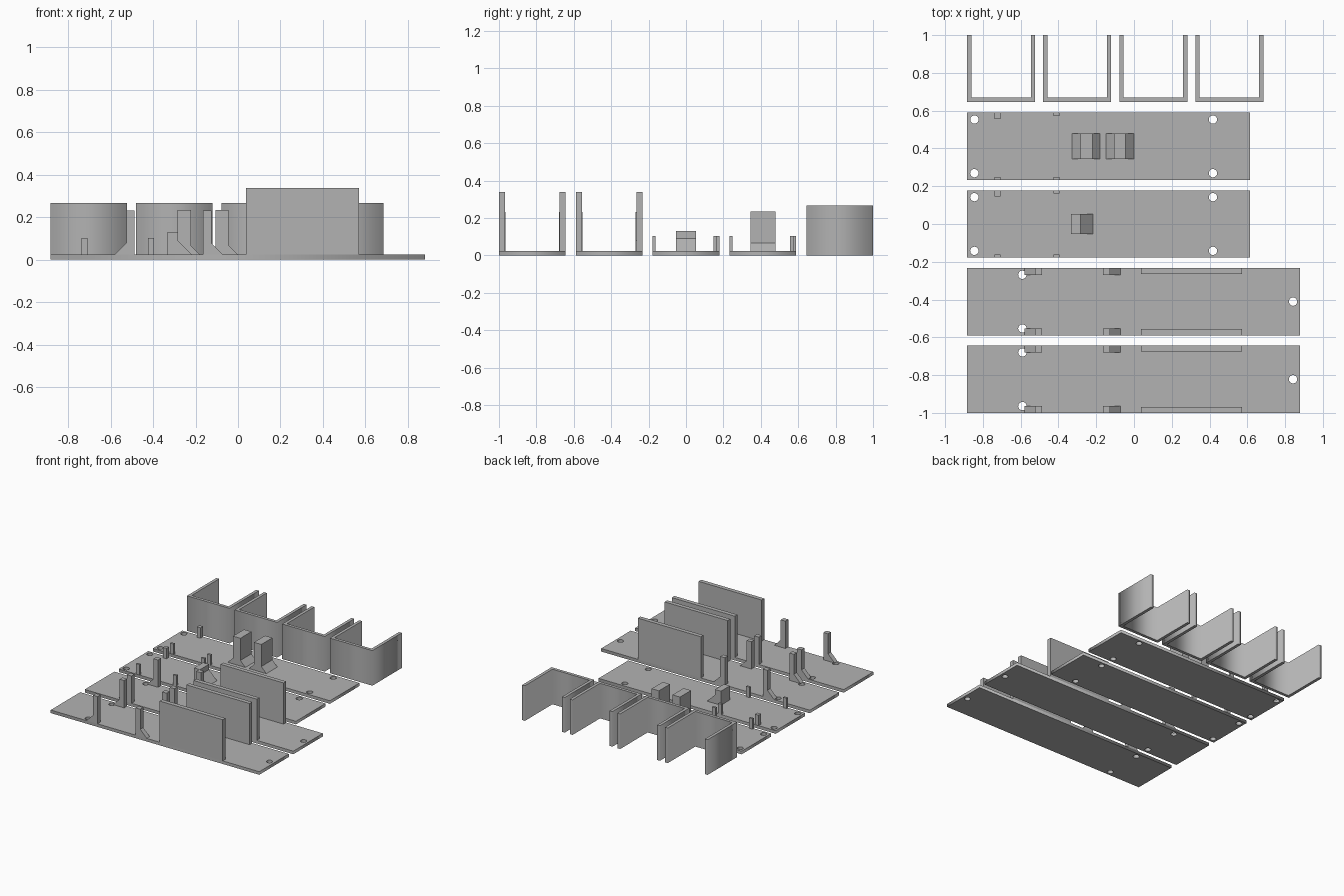
import bpy, bmesh, math

if "Cube" in bpy.data.objects:
    bpy.data.objects.remove(bpy.data.objects["Cube"])

T = 0.0235       # plate thickness
W = 0.178        # half depth of every plate
PITCH = 0.411    # spacing of the rows

grey = bpy.data.materials.new("grey_plastic")
grey.diffuse_color = (0.45, 0.45, 0.45, 1)
grey.use_nodes = True
grey.node_tree.nodes["Principled BSDF"].inputs["Base Color"].default_value = grey.diffuse_color


def prism(name, pts, y0, y1):
    """Extrude an x-z outline from y0 to y1."""
    bm = bmesh.new()
    f = bm.faces.new([bm.verts.new((x, y0, z)) for x, z in pts])
    r = bmesh.ops.extrude_face_region(bm, geom=[f])
    moved = [v for v in r["geom"] if isinstance(v, bmesh.types.BMVert)]
    bmesh.ops.translate(bm, verts=moved, vec=(0, y1 - y0, 0))
    bmesh.ops.recalc_face_normals(bm, faces=bm.faces[:])
    me = bpy.data.meshes.new(name)
    bm.to_mesh(me)
    bm.free()
    me.materials.append(grey)
    ob = bpy.data.objects.new(name, me)
    bpy.context.collection.objects.link(ob)
    return ob


def box(name, x0, x1, y0, y1, z0, z1):
    return prism(name, [(x0, z0), (x1, z0), (x1, z1), (x0, z1)], y0, y1)


def slab(name, outline, height, holes=()):
    """Flat x-y outline with round holes, extruded up from the ground."""
    cu = bpy.data.curves.new(name, 'CURVE')
    cu.dimensions, cu.fill_mode, cu.extrude = '2D', 'BOTH', height / 2
    r = 0.022
    rings = [outline] + [[(x + r * math.cos(i * math.pi / 12),
                           y + r * math.sin(i * math.pi / 12)) for i in range(24)]
                         for x, y in holes]
    for ring in rings:
        sp = cu.splines.new('POLY')
        sp.points.add(len(ring) - 1)
        for p, (x, y) in zip(sp.points, ring):
            p.co = (x, y, 0, 1)
        sp.use_cyclic_u = True
    tmp = bpy.data.objects.new(name + "_curve", cu)
    bpy.context.collection.objects.link(tmp)
    dg = bpy.context.evaluated_depsgraph_get()
    me = bpy.data.meshes.new_from_object(tmp.evaluated_get(dg))
    bpy.data.objects.remove(tmp)
    bm = bmesh.new()
    bm.from_mesh(me)
    bmesh.ops.remove_doubles(bm, verts=bm.verts[:], dist=1e-5)
    bmesh.ops.translate(bm, verts=bm.verts[:], vec=(0, 0, height / 2))
    bmesh.ops.recalc_face_normals(bm, faces=bm.faces[:])
    bm.to_mesh(me)
    bm.free()
    me.materials.clear()
    me.materials.append(grey)
    ob = bpy.data.objects.new(name, me)
    bpy.context.collection.objects.link(ob)


def plate(name, x0, x1, yc, holes):
    rect = [(x0, yc - W), (x1, yc - W), (x1, yc + W), (x0, yc + W)]
    slab(name, rect, T, [(x, yc + y) for x, y in holes])


def braced(name, x0, x1, top, y0, y1, left=0.0, right=0.0):
    """Post with sloped feet running out to the left and/or right."""
    pts = [(x0 - left, T), (x1 + right, T)]
    if right:
        pts.append((x1, T + right))
    pts += [(x1, top), (x0, top)]
    if left:
        pts.append((x0, T + left))
    prism(name, pts, y0, y1)


# Two long plates with side walls and braced edge posts
for n, yc in enumerate((-2 * PITCH, -PITCH)):
    plate(f"long_plate_{n}", -0.883, 0.88, yc,
          [(-0.591, 0.142), (-0.591, -0.142), (0.842, 0)])
    for side, s in (("front", -1), ("back", 1)):
        def span(t):
            return sorted((yc + s * W, yc + s * (W - t)))
        box(f"side_wall_{side}_{n}", 0.038, 0.571, *span(0.032), T, 0.338)
        braced(f"left_post_{side}_{n}", -0.525, -0.487, 0.232, *span(0.036), left=0.056)
        braced(f"right_post_{side}_{n}", -0.165, -0.126, 0.232, *span(0.036), right=0.055)

# Two shorter plates with small pegs
for n, yc in enumerate((0, PITCH)):
    plate(f"short_plate_{n}", -0.883, 0.614, yc,
          [(x, y) for x in (-0.845, 0.418) for y in (-0.142, 0.142)])
    for k, (x, back) in enumerate(((-0.738, 0.032), (-0.425, 0.016))):
        box(f"front_peg_{n}_{k}", x, x + 0.03, yc - W, yc - W + 0.016, T, 0.103)
        box(f"back_peg_{n}_{k}", x, x + 0.03, yc + W - back, yc + W, T, 0.103)

# Central blocks with sloped feet
braced("low_block", -0.333, -0.283, 0.131, -0.054, 0.054, right=0.067)
braced("tall_block_left", -0.284, -0.221, 0.235, PITCH - 0.067, PITCH + 0.067,
       left=0.043, right=0.042)
braced("tall_block_right", -0.106, -0.044, 0.235, PITCH - 0.067, PITCH + 0.067,
       left=0.042, right=0.043)

# Row of open U-shaped brackets
for n in range(4):
    a = -0.883 + 0.4025 * n
    b, y0, y1 = a + 0.36, 0.645, 1.0
    slab(f"u_bracket_{n}", [(a, y0), (b, y0), (b, y1), (b - T, y1), (b - T, y0 + T),
                            (a + T, y0 + T), (a + T, y1), (a, y1)], 0.268)
